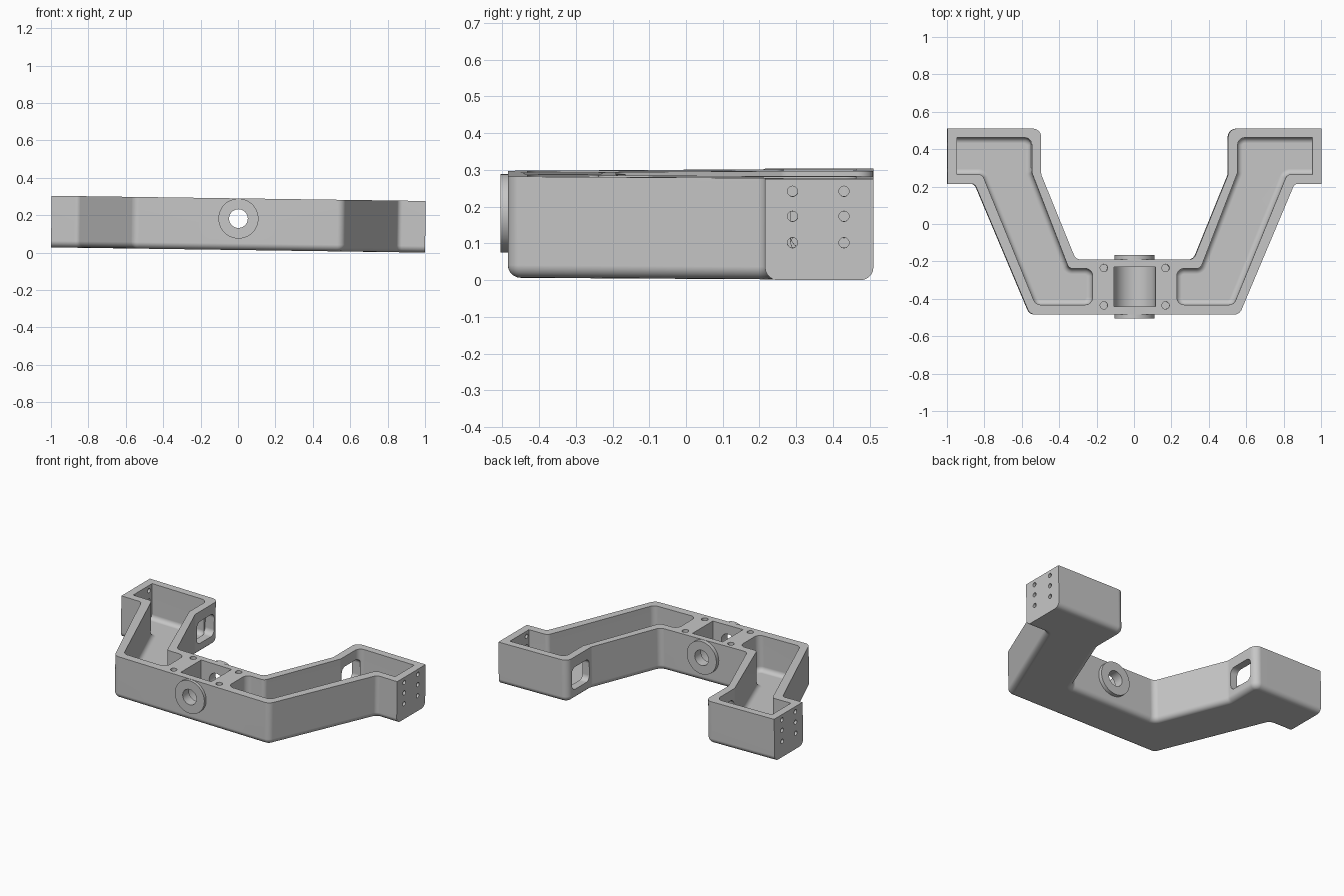
import bpy, bmesh
from math import pi, sin, cos, tan, radians
from mathutils import Vector, Matrix

if "Cube" in bpy.data.objects:
    bpy.data.objects.remove(bpy.data.objects["Cube"])

HEIGHT = 0.276     # height of the body
BORE_Z = 0.168     # height of the cross bore
FLOOR = 0.045      # pocket floor thickness

grey = bpy.data.materials.new("plain grey")
grey.use_nodes = True
colour = (0.57, 0.57, 0.57, 1)
grey.diffuse_color = colour
grey.node_tree.nodes["Principled BSDF"].inputs["Base Color"].default_value = colour


def to_object(name, bm):
    bmesh.ops.recalc_face_normals(bm, faces=bm.faces[:])
    mesh = bpy.data.meshes.new(name)
    bm.to_mesh(mesh)
    bm.free()
    mesh.materials.append(grey)
    obj = bpy.data.objects.new(name, mesh)
    bpy.context.collection.objects.link(obj)
    return obj


def rounded(corners, steps=6):
    """Turn (x, y, radius) corners into an outline with arcs."""
    outline = []
    for i, (x, y, r) in enumerate(corners):
        p = Vector((x, y, 0))
        if r == 0:
            outline.append(p)
            continue
        a = (Vector((*corners[i - 1][:2], 0)) - p).normalized()
        b = (Vector((*corners[(i + 1) % len(corners)][:2], 0)) - p).normalized()
        half = a.angle(b) / 2
        centre = p + (a + b).normalized() * r / sin(half)
        reach = r / tan(half)
        start = (p + a * reach - centre).normalized()
        end = (p + b * reach - centre).normalized()
        outline += [centre + start.slerp(end, k / steps).normalized() * r
                    for k in range(steps + 1)]
    return outline


def prism(name, outline, low, high, fillet=0, end_x=9, matrix=Matrix()):
    """Extrude an outline; fillet its lower rim except on the flat ends."""
    bm = bmesh.new()
    lower = [bm.verts.new((p.x, p.y, low)) for p in outline]
    upper = [bm.verts.new((p.x, p.y, high)) for p in outline]
    base = bm.faces.new(lower[::-1])
    bm.faces.new(upper)
    for i in range(len(outline)):
        bm.faces.new((lower[i - 1], lower[i], upper[i], upper[i - 1]))
    bmesh.ops.recalc_face_normals(bm, faces=bm.faces[:])
    if fillet:
        rim = [e for e in base.edges
               if not all(abs(v.co.x) > end_x - 0.001 for v in e.verts)]
        bmesh.ops.bevel(bm, geom=rim, offset=fillet, offset_type='OFFSET',
                        segments=5, profile=0.5, affect='EDGES', clamp_overlap=False)
    bm.transform(matrix)
    return to_object(name, bm)


def cylinder(name, centre, radius, length, axis, sides=32):
    bm = bmesh.new()
    turn = Vector((0, 0, 1)).rotation_difference(Vector(axis)).to_matrix().to_4x4()
    bmesh.ops.create_cone(bm, cap_ends=True, segments=sides, radius1=radius,
                          radius2=radius, depth=length,
                          matrix=Matrix.Translation(centre) @ turn)
    return to_object(name, bm)


def combine(target, tool, operation):
    mod = target.modifiers.new(operation.lower(), 'BOOLEAN')
    mod.operation, mod.object, mod.solver = operation, tool, 'EXACT'
    bpy.context.view_layer.objects.active = target
    bpy.ops.object.modifier_apply(modifier=mod.name)
    bpy.data.objects.remove(tool)


# Body: a wide bracket with two splayed arms and square ends
half = [(0.56, -0.485, 0.045), (0.855, 0.215, 0.03), (1, 0.215, 0), (1, 0.51, 0),
        (0.5, 0.51, 0.045), (0.5, 0.265, 0.04), (0.315, -0.19, 0.04)]
outline = rounded(half + [(-x, y, r) for x, y, r in reversed(half)])
body = prism("bracket_body", outline, 0, HEIGHT, 0.035, 1)

# Bearing bosses on the front and back of the middle
for y in (-0.475, -0.195):
    combine(body, cylinder("boss", (0, y, BORE_Z), 0.107, 0.06, (0, 1, 0), 48), 'UNION')

# Middle opening: straight above, round below
arc = [Vector((0.11 * cos(a), 0.11 * sin(a), 0))
       for a in (pi + pi * k / 24 for k in range(25))]
arc += [Vector((0.11, 0.3, 0)), Vector((-0.11, 0.3, 0))]
upright = Matrix.Translation((0, 0, BORE_Z)) @ Matrix.Rotation(pi / 2, 4, 'X')
combine(body, prism("middle_cut", arc, 0.23, 0.44, matrix=upright), 'DIFFERENCE')
combine(body, cylinder("bore_cut", (0, -0.33, BORE_Z), 0.05, 0.6, (0, 1, 0)), 'DIFFERENCE')

pocket = [(0.225, -0.432, 0.04), (0.53, -0.432, 0.04), (0.815, 0.265, 0.03),
          (0.95, 0.265, 0), (0.95, 0.462, 0), (0.55, 0.462, 0.04),
          (0.55, 0.275, 0.03), (0.352, -0.238, 0.03), (0.225, -0.238, 0.04)]
window = [(0.285, 0.065, 0.035), (0.465, 0.065, 0.035),
          (0.465, 0.21, 0.035), (0.285, 0.21, 0.035)]
# Maps the window's drawing plane onto the y-z plane
sideways = Matrix(((0, 0, 1, 0), (1, 0, 0, 0), (0, 1, 0, 0), (0, 0, 0, 1)))

for side in (1, -1):
    flip = Matrix.Diagonal((side, 1, 1, 1))
    # Hollow arm pocket
    combine(body, prism("pocket_cut", rounded(pocket), FLOOR, 0.4, 0.03, 0.95, flip),
            'DIFFERENCE')
    # Window in the inner wall
    combine(body, prism("window_cut", rounded(window), 0.45, 0.565, matrix=flip @ sideways),
            'DIFFERENCE')
    # Bolt holes through the end plate
    for y in (0.29, 0.43):
        for z in (0.102, 0.174, 0.242):
            combine(body, cylinder("bolt_cut", (side * 0.98, y, z), 0.014, 0.1, (1, 0, 0), 20),
                    'DIFFERENCE')
    # Screw holes beside the middle opening
    for y in (-0.235, -0.435):
        combine(body, cylinder("screw_cut", (side * 0.165, y, HEIGHT), 0.02, 0.3, (0, 0, 1), 20),
                'DIFFERENCE')

# Slight sideways lean, then stand on the ground
body.data.transform(Matrix.Rotation(0.014, 4, 'Y'))
lowest = min(v.co.z for v in body.data.vertices)
body.data.transform(Matrix.Translation((0, 0, -lowest)))

bpy.ops.object.select_all(action='DESELECT')
body.select_set(True)
bpy.context.view_layer.objects.active = body
bpy.ops.object.shade_smooth_by_angle(angle=radians(30))
weighted = body.modifiers.new("even_shading", 'WEIGHTED_NORMAL')
weighted.keep_sharp = True
